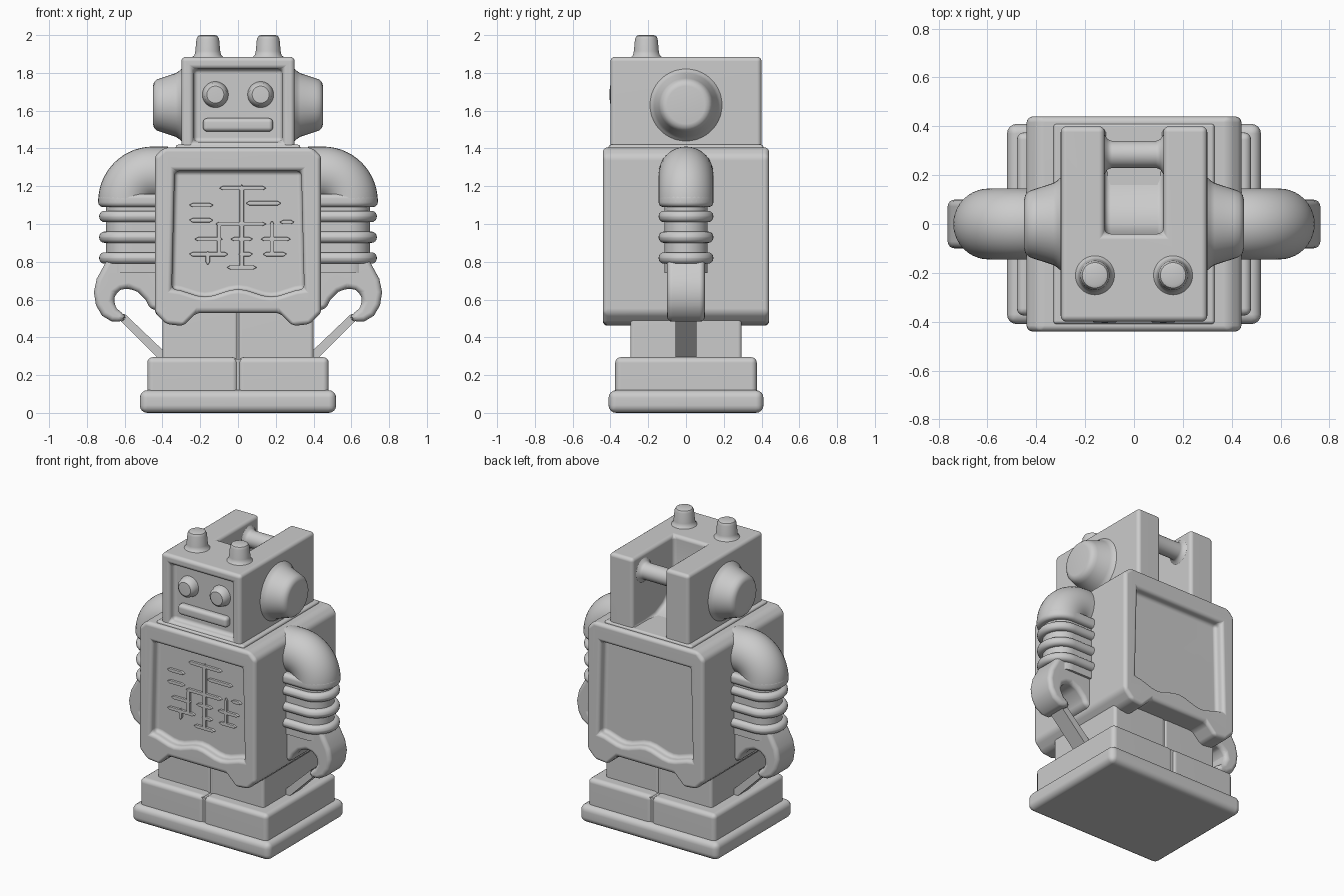
import bpy, bmesh, math
from mathutils import Matrix, Vector

cube = bpy.data.objects.get("Cube")
if cube:
    bpy.data.objects.remove(cube, do_unlink=True)

grey = bpy.data.materials.new("plain grey")
grey.use_nodes = True
grey.diffuse_color = (0.6, 0.6, 0.6, 1)
grey.node_tree.nodes["Principled BSDF"].inputs["Base Color"].default_value = (0.6, 0.6, 0.6, 1)


def finish(name, bm, bevel=0, mirror=False, cutters=(), segments=4):
    """Turn a bmesh into an object: cut, round, mirror and smooth it."""
    bmesh.ops.recalc_face_normals(bm, faces=bm.faces[:])
    mesh = bpy.data.meshes.new(name)
    bm.to_mesh(mesh)
    bm.free()
    ob = bpy.data.objects.new(name, mesh)
    bpy.context.collection.objects.link(ob)
    for c in cutters:
        m = ob.modifiers.new("cut", 'BOOLEAN')
        m.operation, m.solver, m.object = 'DIFFERENCE', 'EXACT', c
    if bevel:
        m = ob.modifiers.new("round", 'BEVEL')
        m.width, m.segments = bevel, segments
        m.limit_method, m.angle_limit = 'ANGLE', math.radians(32)
        m.use_clamp_overlap = False
    if mirror:
        m = ob.modifiers.new("mirror", 'MIRROR')
        m.use_mirror_merge = False
    deps = bpy.context.evaluated_depsgraph_get()
    baked = bpy.data.meshes.new_from_object(ob.evaluated_get(deps))
    ob.modifiers.clear()
    ob.data = baked
    baked.materials.clear()
    baked.materials.append(grey)
    for p in baked.polygons:
        p.use_smooth = True
        p.material_index = 0
    baked.set_sharp_from_angle(angle=math.radians(38))
    m = ob.modifiers.new("flat faces", 'WEIGHTED_NORMAL')
    m.keep_sharp = True
    for c in cutters:
        bpy.data.objects.remove(c, do_unlink=True)
    return ob


def prism(name, pts, axis, lo, hi, **kw):
    """Extrude a 2D outline along an axis; the outline uses the other two."""
    bm = bmesh.new()

    def place(p, d):
        v = list(p)
        v.insert("xyz".index(axis), d)
        return bm.verts.new(v)
    face = bm.faces.new([place(p, lo) for p in pts])
    ext = bmesh.ops.extrude_face_region(bm, geom=[face])["geom"]
    shift = Vector((0, 0, 0))
    shift["xyz".index(axis)] = hi - lo
    bmesh.ops.translate(bm, verts=[g for g in ext if isinstance(g, bmesh.types.BMVert)], vec=shift)
    return finish(name, bm, **kw)


def box(name, x0, x1, y0, y1, z0, z1, **kw):
    return prism(name, [(x0, y0), (x1, y0), (x1, y1), (x0, y1)], 'z', z0, z1, **kw)


def lathe(name, profile, origin, direction, mirror=False, steps=40):
    """Spin a (radius, height) profile about an axis."""
    bm = bmesh.new()
    vs = [bm.verts.new((r, 0, h)) for r, h in profile]
    es = [bm.edges.new(e) for e in zip(vs, vs[1:])]
    bmesh.ops.spin(bm, geom=vs + es, axis=(0, 0, 1), cent=(0, 0, 0),
                   angle=math.tau, steps=steps)
    bmesh.ops.remove_doubles(bm, verts=bm.verts[:], dist=0.0005)
    turn = Vector((0, 0, 1)).rotation_difference(Vector(direction)).to_matrix().to_4x4()
    bm.transform(Matrix.Translation(origin) @ turn)
    return finish(name, bm, mirror=mirror)


def symmetric(half):
    return half + [(-x, z) for x, z in reversed(half)]


def half_capsule(x0, x1, r):
    """Outline with a straight inner end and a round outer end."""
    arc = [i * math.pi / 20 - math.pi / 2 for i in range(21)]
    return [(x0, -r)] + [(x1 - r + r * math.cos(a), r * math.sin(a)) for a in arc] + [(x0, r)]


# Base, feet and legs
box("base", -0.52, 0.52, -0.41, 0.41, 0, 0.12, bevel=0.04)
box("foot", 0, 0.48, -0.375, 0.375, 0.05, 0.295, bevel=0.03, mirror=True)
box("foot_core", -0.1, 0.1, -0.365, 0.365, 0.06, 0.285)
box("leg", 0, 0.4, -0.295, 0.295, 0.25, 0.6, bevel=0.02, mirror=True)
box("leg_core", -0.1, 0.1, -0.288, 0.288, 0.25, 0.55)

# Body with a recessed panel at front and back; the lower panel edge is wavy
wave = [(0.35 * i / 8, 0.635 + 0.02 * math.cos(i * math.pi / 4)) for i in range(9)]
panel = symmetric(wave[1:] + [(0.335, 1.28)])
panel.append((0, 0.655))
cuts = [prism("panel_cutter", panel, 'y', a, b) for a, b in ((-0.6, -0.38), (0.38, 0.6))]
body = symmetric([(0.22, 0.53), (0.29, 0.46), (0.38, 0.47), (0.44, 0.53),
                  (0.44, 1.36), (0.39, 1.405)])
prism("body", body, 'y', -0.44, 0.44, bevel=0.024, cutters=cuts)

# Raised chest pattern: flat strokes on the front panel
rows = [(-0.10, 0.15, 1.19), (0.04, 0.23, 1.11), (-0.26, -0.13, 1.1), (-0.26, -0.13, 1.02),
        (-0.12, 0.15, 1.0), (0.22, 0.30, 1.01), (-0.23, -0.08, 0.92), (-0.04, 0.08, 0.92),
        (0.12, 0.28, 0.92), (-0.26, -0.05, 0.84), (0, 0.08, 0.84), (0.13, 0.26, 0.84),
        (-0.06, 0.10, 0.77)]
columns = [(0.02, 0.76, 1.21), (0.18, 0.83, 1.02), (-0.1, 0.83, 1.01), (-0.16, 0.78, 0.86)]


def stroke(x0, x1, z0, z1):
    # a lozenge that tapers towards its ends
    cx, cz = (x0 + x1) / 2, (z0 + z1) / 2
    if x1 - x0 > z1 - z0:
        pts = [(x0, cz), (x0 + 0.02, z0), (x1 - 0.02, z0), (x1, cz), (x1 - 0.02, z1), (x0 + 0.02, z1)]
    else:
        pts = [(cx, z0), (x1, z0 + 0.02), (x1, z1 - 0.02), (cx, z1), (x0, z1 - 0.02), (x0, z0 + 0.02)]
    prism("chest_stroke", pts, 'y', -0.395, -0.37, bevel=0.004, segments=2)


for a, b, z in rows:
    stroke(a, b, z - 0.011, z + 0.011)
for x, a, b in columns:
    stroke(x - 0.011, x + 0.011, a, b)

# Head with a face recess and an open slot at the back
face_cut = box("face_cutter", -0.235, 0.235, -0.6, -0.35, 1.435, 1.82)
ramp = [(-0.04, 2.1), (-0.04, 1.62), (0, 1.53), (0.07, 1.46), (0.16, 1.42), (0.27, 1.41),
        (0.6, 1.41), (0.6, 2.1)]
slot_cut = prism("slot_cutter", ramp, 'x', -0.12, 0.12)
box("head", -0.3, 0.3, -0.4, 0.4, 1.34, 1.885, bevel=0.024, cutters=[face_cut, slot_cut])
box("neck_fillet", -0.33, 0.33, -0.41, 0.41, 1.37, 1.42, bevel=0.014)

# Carrying bar across the slot
lathe("slot_bar", [(0.08, 0), (0.062, 0.012), (0.055, 0.03), (0.055, 0.21),
                   (0.062, 0.228), (0.08, 0.24)], (-0.12, 0.285, 1.77), (1, 0, 0))

# Face: eyes and mouth
lathe("eye", [(0, 0.06), (0.045, 0.058), (0.06, 0.045), (0.066, 0.02), (0.07, 0), (0, 0)],
      (0.12, -0.345, 1.685), (0, -1, 0), mirror=True)
box("mouth", -0.185, 0.185, -0.39, -0.33, 1.49, 1.56, bevel=0.022)

# Ears and antennas
lathe("ear", [(0.2, -0.01), (0.18, 0.012), (0.168, 0.03), (0.142, 0.11), (0.135, 0.13),
              (0.12, 0.145), (0.10, 0.15), (0, 0.15)], (0.3, 0, 1.63), (1, 0, 0), mirror=True)
lathe("antenna", [(0.085, -0.005), (0.07, 0.01), (0.066, 0.03), (0.06, 0.095), (0.052, 0.11),
                  (0.04, 0.115), (0, 0.115)], (0.16, -0.21, 1.885), (0, 0, 1), mirror=True)

# Shoulder: a tube bent through a quarter turn
bm = bmesh.new()
ring = bmesh.ops.create_circle(bm, segments=32, radius=0.145)["verts"]
bmesh.ops.transform(bm, verts=ring, matrix=Matrix.Translation((0.45, 0, 1.265))
                    @ Matrix.Rotation(math.pi / 2, 4, 'Y'))
edges = bm.edges[:]
bmesh.ops.spin(bm, geom=ring + edges, axis=(0, 1, 0), cent=(0.45, 0, 1.12),
               angle=math.pi / 2, steps=14)
inner = bmesh.ops.extrude_edge_only(bm, edges=edges)["geom"]
bmesh.ops.translate(bm, verts=[g for g in inner if isinstance(g, bmesh.types.BMVert)], vec=(-0.08, 0, 0))
bmesh.ops.remove_doubles(bm, verts=bm.verts[:], dist=0.0005)
finish("shoulder", bm, mirror=True)
prism("shoulder_cuff", half_capsule(0.38, 0.74, 0.145), 'z', 1.09, 1.16, bevel=0.025, mirror=True)

# Ribbed arm
prism("arm_core", half_capsule(0.38, 0.7, 0.115), 'z', 0.74, 1.13, mirror=True)
for z in (1.04, 0.93, 0.82):
    prism("arm_rib", half_capsule(0.38, 0.735, 0.145), 'z', z - 0.03, z + 0.03, bevel=0.028, mirror=True)

# Claw hand, open towards the bottom
claw = [(0.41, 0.82), (0.69, 0.82), (0.715, 0.77), (0.748, 0.71), (0.763, 0.64), (0.752, 0.57),
        (0.72, 0.515), (0.67, 0.485), (0.62, 0.48), (0.595, 0.5), (0.605, 0.525), (0.64, 0.55),
        (0.66, 0.59), (0.65, 0.63), (0.62, 0.652), (0.58, 0.66), (0.53, 0.64), (0.49, 0.6),
        (0.465, 0.55), (0.41, 0.54)]
prism("claw", claw, 'y', -0.1, 0.1, bevel=0.028, mirror=True)

# Flat strut from claw to foot
prism("strut", [(0.385, 0.29), (0.425, 0.29), (0.64, 0.505), (0.60, 0.525), (0.385, 0.32)],
      'y', -0.055, 0.055, mirror=True)
